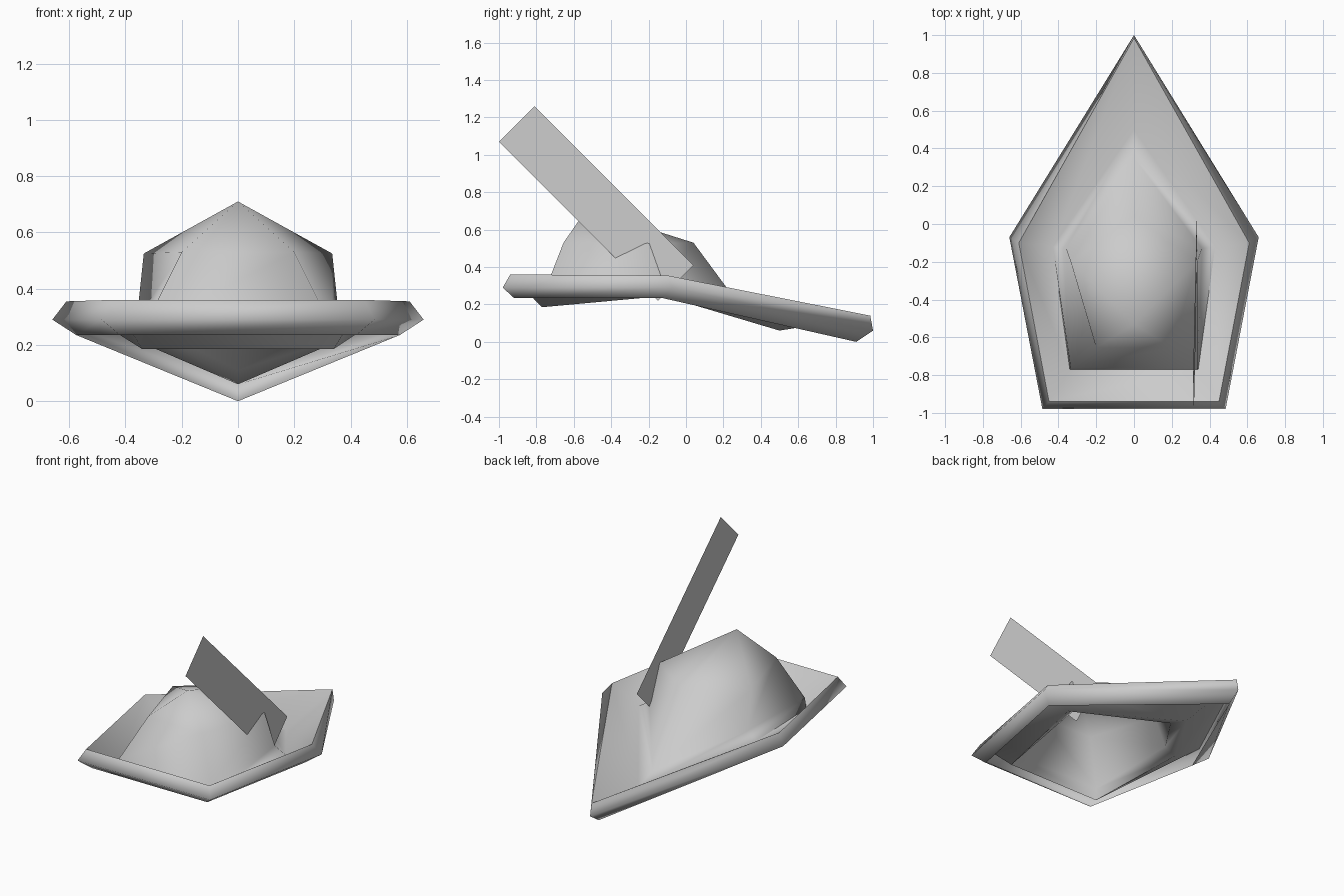
import bpy, bmesh, math

if "Cube" in bpy.data.objects:
    bpy.data.objects.remove(bpy.data.objects["Cube"])


def make_object(name, bm, angle):
    mesh = bpy.data.meshes.new(name)
    bm.to_mesh(mesh)
    bm.free()
    obj = bpy.data.objects.new(name, mesh)
    bpy.context.collection.objects.link(obj)
    bpy.ops.object.select_all(action='DESELECT')
    obj.select_set(True)
    bpy.context.view_layer.objects.active = obj
    bpy.ops.object.shade_smooth_by_angle(angle=math.radians(angle))
    return obj


# Five-sided rings: pointed tip (y, z), side corner (x, y, z), front corner (x, y, z)
RINGS = [
    ((0.91, 0.00), (0.575, -0.13, 0.235), (0.42, -0.92, 0.235)),    # lip bottom
    ((1.00, 0.06), (0.66, -0.07, 0.29), (0.485, -0.98, 0.29)),      # lip outer edge
    ((0.985, 0.14), (0.61, -0.10, 0.355), (0.45, -0.94, 0.36)),     # lip top
    ((0.50, 0.06), (0.43, -0.12, 0.245), (0.34, -0.77, 0.185)),     # brim valley
    ((0.35, 0.11), (0.36, -0.13, 0.29), (0.335, -0.76, 0.26)),      # crown base
    ((0.04, 0.53), (0.335, -0.20, 0.525), (0.20, -0.655, 0.53)),    # crown shoulder
]
APEX = (0, -0.53, 0.71)


def mirrored_ring(bm, tip, side, front):
    flip = lambda p: (-p[0], p[1], p[2])
    points = [(0, *tip), flip(side), flip(front), front, side]
    return [bm.verts.new(p) for p in points]


# Hat: folded lip, dished brim and open crown in one surface
bm = bmesh.new()
rings = [mirrored_ring(bm, *r) for r in RINGS]
for low, high in zip(rings, rings[1:]):
    for i in range(5):
        j = (i + 1) % 5
        bm.faces.new((low[i], low[j], high[j], high[i]))
apex = bm.verts.new(APEX)
for i in range(5):
    bm.faces.new((rings[-1][i], rings[-1][(i + 1) % 5], apex))
bmesh.ops.recalc_face_normals(bm, faces=bm.faces)
if sum(f.normal.z for f in bm.faces if apex in f.verts) < 0:
    bmesh.ops.reverse_faces(bm, faces=bm.faces)
make_object("hat", bm, 85)

# Feather: thin flat strip leaning forward at the side of the crown
bm = bmesh.new()
outline = [(-1.0, 1.07), (-0.81, 1.26), (0.04, 0.41), (-0.15, 0.22)]
bm.faces.new([bm.verts.new((0.313 + (1.26 - z) * 0.022, y, z)) for y, z in outline])
make_object("feather", bm, 30)
